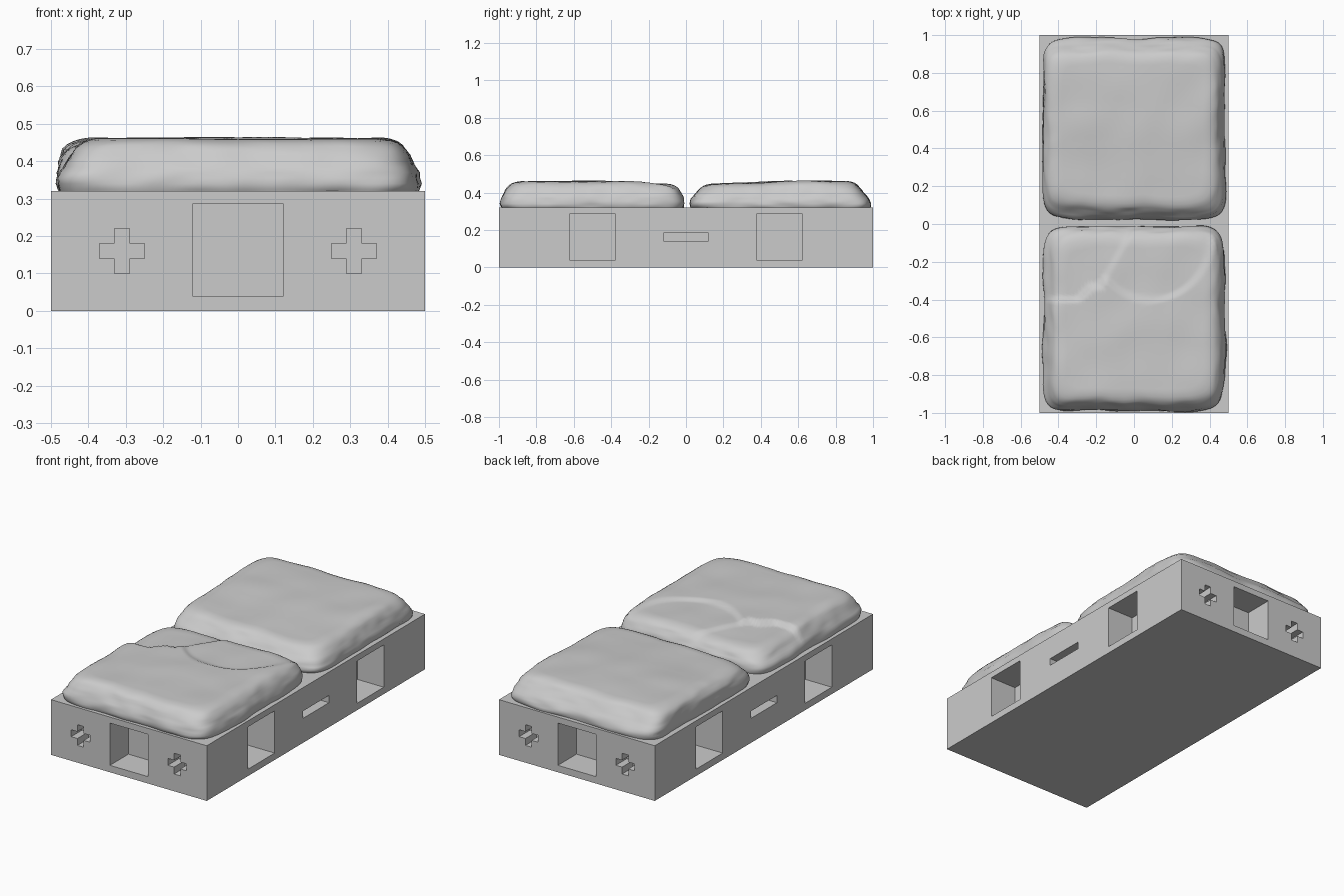
import bpy, bmesh, math
from mathutils import Vector, Matrix, noise

if "Cube" in bpy.data.objects:
    bpy.data.objects.remove(bpy.data.objects["Cube"])

grey = bpy.data.materials.new("stone grey")
grey.diffuse_color = (0.6, 0.6, 0.6, 1)
grey.use_nodes = True
grey.node_tree.nodes["Principled BSDF"].inputs["Base Color"].default_value = grey.diffuse_color


def make_object(name, bm):
    bmesh.ops.recalc_face_normals(bm, faces=bm.faces[:])
    me = bpy.data.meshes.new(name)
    bm.to_mesh(me)
    bm.free()
    me.materials.append(grey)
    ob = bpy.data.objects.new(name, me)
    bpy.context.collection.objects.link(ob)
    return ob


def prism(bm, pts, matrix, depth):
    """Extrude a (u, z) outline inwards from a wall of the base."""
    front = [bm.verts.new(matrix @ Vector((u, -0.02, z))) for u, z in pts]
    back = [bm.verts.new(matrix @ Vector((u, depth, z))) for u, z in pts]
    bm.faces.new(front)
    bm.faces.new(back[::-1])
    for i in range(len(pts)):
        j = (i + 1) % len(pts)
        bm.faces.new((front[i], back[i], back[j], front[j]))


def rect(u, z, w, h):
    return [(u - w, z - h), (u + w, z - h), (u + w, z + h), (u - w, z + h)]


def cross(u, z, a=0.06, b=0.02):
    p = [(-b, -a), (b, -a), (b, -b), (a, -b), (a, b), (b, b),
         (b, a), (-b, a), (-b, b), (-a, b), (-a, -b), (-b, -b)]
    return [(u + x, z + y) for x, y in p]


# base block
bm = bmesh.new()
bmesh.ops.create_cube(bm, size=1, matrix=Matrix.Translation((0, 0, 0.16)) @ Matrix.Diagonal((1, 2, 0.32, 1)))
base = make_object("base_block", bm)

# pockets, crosses and slots cut into all four walls
bm = bmesh.new()
for turn in range(4):
    is_end = turn % 2 == 0
    m = Matrix.Rotation(turn * math.pi / 2, 4, 'Z') @ Matrix.Translation((0, -1 if is_end else -0.5, 0))
    if is_end:
        prism(bm, rect(0, 0.1625, 0.122, 0.1225), m, 0.17)
        for u in (-0.31, 0.31):
            prism(bm, cross(u, 0.16), m, 0.1)
    else:
        for u in (-0.5, 0.5):
            prism(bm, rect(u, 0.1625, 0.122, 0.1225), m, 0.17)
        prism(bm, rect(0, 0.163, 0.12, 0.021), m, 0.1)
cutter = make_object("pocket_cutter", bm)
cutter.hide_render = True
mod = base.modifiers.new("pockets", 'BOOLEAN')
mod.operation = 'DIFFERENCE'
mod.solver = 'EXACT'
mod.object = cutter
bpy.context.view_layer.objects.active = base
bpy.ops.object.modifier_apply(modifier=mod.name)
bpy.data.objects.remove(cutter)


def smooth(t):
    t = max(0.0, min(1.0, t))
    return t * t * (3 - 2 * t)


# worn ledges on the front stone: a low corner slab and a rounded flake
def front_drop(x, y):
    a = smooth((y + 0.40 - 0.07 * smooth((x + 0.31) / 0.1)) / 0.03 + 0.5)
    a *= smooth((-0.18 + 0.57 * (y + 0.33) - x) / 0.03 + 0.5)
    e = math.hypot((x - 0.09) / 0.33, (y + 0.05) / 0.36)
    b = smooth((1 - e) / 0.12 + 0.3)
    return 0.022 * a + 0.012 * b * (1 - a)


# the back stone is a little lower towards the middle of the tile
def back_drop(x, y):
    return 0.018 * (1 - smooth(y / 0.7)) - 0.002


# (inset, height, share of the side slope) from the foot up to the flat top
PROFILE = [(0.012, -0.01, 0), (0.004, 0.005, 0), (0, 0.02, 0), (0, 0.035, 0.1), (0, 0.05, 0.25),
           (0.002, 0.065, 0.5), (0.005, 0.08, 0.75), (0.01, 0.095, 0.9), (0.018, 0.109, 1),
           (0.028, 0.12, 1), (0.042, 0.129, 1), (0.06, 0.135, 1), (0.085, 0.139, 1)]
SEG, TOP = 200, 22


def stone(name, cy, half_x, half_y, slopes, drop, seed):
    """Rounded slab; slopes = extra top inset on the left, right, front, back."""
    off = Vector((seed, seed * 0.7, 0))
    left, right, front, back = slopes
    rings = [(i, h, s, 1.0) for i, h, s in PROFILE]
    rings += [(0.085, 0.139 + 0.002 * k / TOP, 1, 1 - k / TOP) for k in range(1, TOP)]
    bm = bmesh.new()
    grid = []

    def surface(x, y, h):
        w = smooth((h - 0.03) / 0.1)
        z = h - w * drop(x, y) + w * 0.006 * noise.noise(Vector((x, y, 0)) * 5 + off)
        return bm.verts.new((x, y, 0.32 + z))

    for inset, h, share, scale in rings:
        row = []
        for k in range(SEG):
            t = 2 * math.pi * k / SEG
            c, s = math.cos(t), math.sin(t)
            n = 9
            r = (abs(c / half_x) ** n + abs(s / half_y) ** n) ** (-1 / n)
            x, y = r * c, r * s
            # chipped outline: broad waves plus thin horizontal layers
            w = 0.013 * noise.noise(Vector((x * 4, y * 4, h * 5)) + off)
            w += 0.007 * noise.noise(Vector((x * 9, y * 9, h * 40)) + off)
            d = inset + 0.006 + w
            x *= 1 - d / half_x
            y *= 1 - d / half_y
            # slanted sides
            x += share * (left * max(0, -x / half_x) - right * max(0, x / half_x))
            y += share * (front * max(0, -y / half_y) - back * max(0, y / half_y))
            row.append(surface(x * scale, cy + y * scale, h))
        grid.append(row)
    for a, b in zip(grid, grid[1:]):
        for k in range(SEG):
            j = (k + 1) % SEG
            bm.faces.new((a[k], a[j], b[j], b[k]))
    middle = surface(0, cy, 0.141)
    for k in range(SEG):
        bm.faces.new((grid[-1][k], grid[-1][(k + 1) % SEG], middle))
    bm.faces.new(grid[0][::-1])
    for f in bm.faces:
        f.smooth = len(f.verts) < 5
    return make_object(name, bm)


stone("front_stone", -0.5, 0.488, 0.494, (0.03, 0.015, 0.02, 0.015), front_drop, 3.1)
stone("back_stone", 0.505, 0.488, 0.488, (0.0, 0.02, 0.035, 0.05), back_drop, 8.4)
